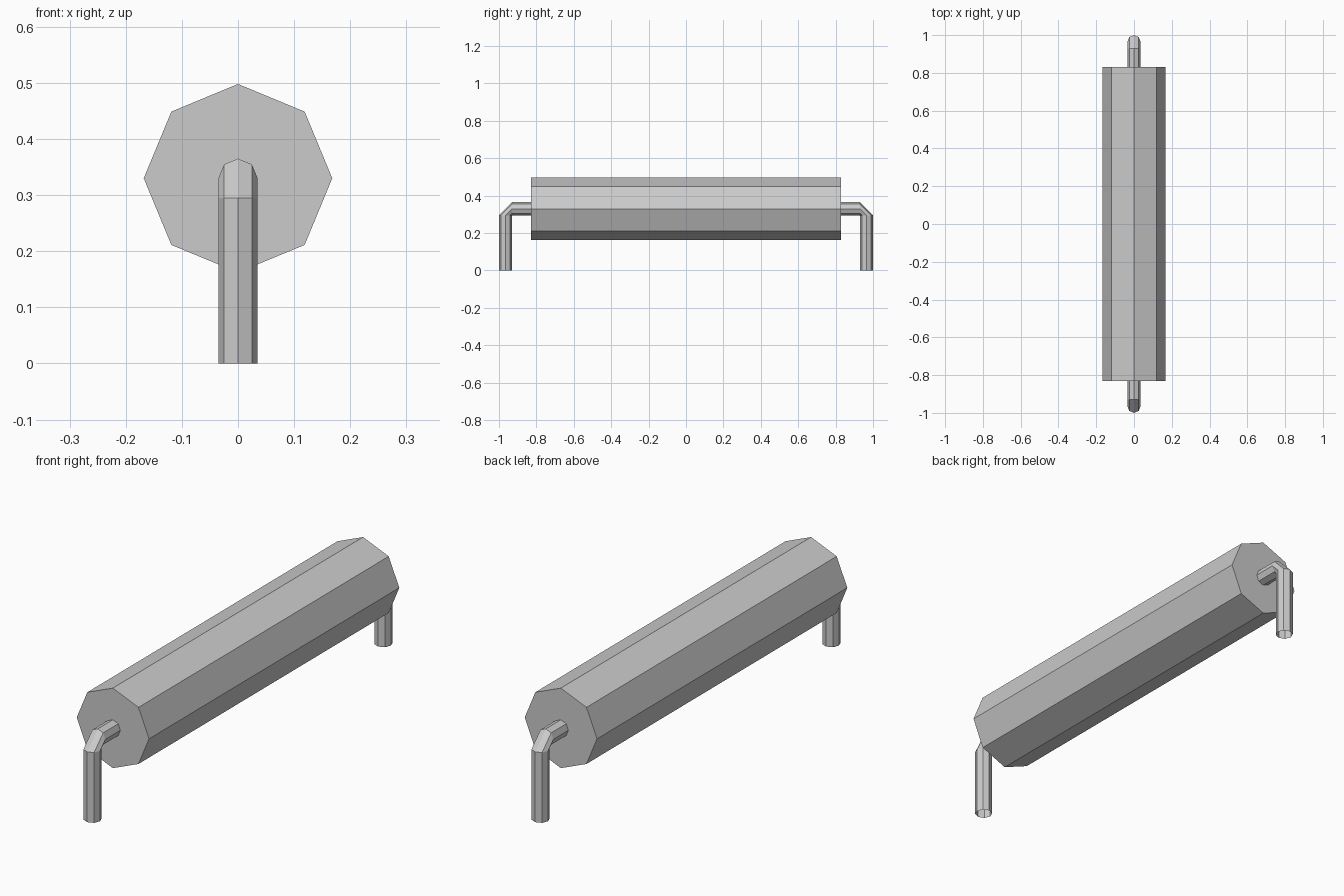
import bpy, bmesh
from math import cos, sin, tau

if "Cube" in bpy.data.objects:
    bpy.data.objects.remove(bpy.data.objects["Cube"])

SIDES = 8
AXIS_Z = 0.33
BODY_R, BODY_HALF = 0.168, 0.83
WIRE_R = 0.035
WIRE_Y = 1.0 - WIRE_R


def sweep(name, rings, radius, capped):
    """Skin octagonal rings given as (y, z, side direction y, side direction z)."""
    bm = bmesh.new()
    loops = []
    for y, z, ny, nz in rings:
        loops.append([bm.verts.new((radius * cos(tau * i / SIDES),
                                    y + radius * sin(tau * i / SIDES) * ny,
                                    z + radius * sin(tau * i / SIDES) * nz))
                      for i in range(SIDES)])
    for a, b in zip(loops, loops[1:]):
        for i in range(SIDES):
            j = (i + 1) % SIDES
            bm.faces.new((a[i], b[i], b[j], a[j]))
    if capped:
        bm.faces.new(loops[0])
        bm.faces.new(loops[-1][::-1])
    bmesh.ops.remove_doubles(bm, verts=bm.verts[:], dist=1e-4)
    mesh = bpy.data.meshes.new(name)
    bm.to_mesh(mesh)
    bm.free()
    obj = bpy.data.objects.new(name, mesh)
    bpy.context.collection.objects.link(obj)
    return obj


# Octagonal component body
sweep("component_body",
      [(-BODY_HALF, AXIS_Z, 0, 1), (BODY_HALF, AXIS_Z, 0, 1)], BODY_R, True)

# Bent wire lead, open at the ends, pivoting on its inner corner
bend_y, bend_z = WIRE_Y - WIRE_R, AXIS_Z - WIRE_R
leads = sweep("wire_leads",
              [(BODY_HALF, AXIS_Z, 0, 1), (bend_y, AXIS_Z, 0, 1),
               (WIRE_Y, bend_z, 1, 0), (WIRE_Y, 0, 1, 0)], WIRE_R, False)

# Matching lead at the other end
mirror = leads.modifiers.new("other_end", "MIRROR")
mirror.use_axis = (False, True, False)
mirror.use_mirror_merge = False
